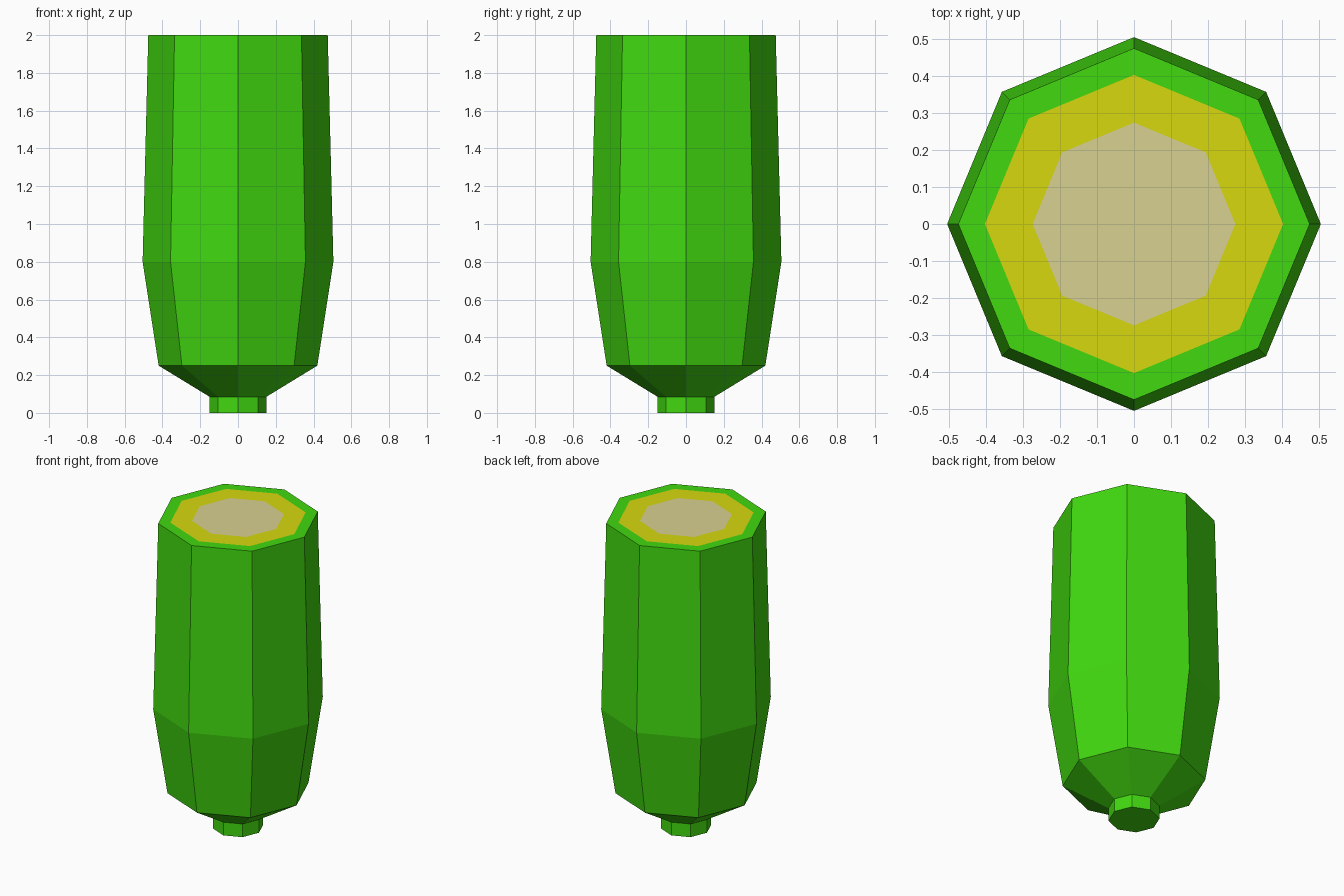
import bpy, bmesh, math

if "Cube" in bpy.data.objects:
    bpy.data.objects.remove(bpy.data.objects["Cube"])

SIDES = 8


def material(name, rgb):
    # sRGB 0-255 to linear
    lin = [(c / 255 / 12.92) if c / 255 <= 0.04045 else ((c / 255 + 0.055) / 1.055) ** 2.4 for c in rgb]
    m = bpy.data.materials.new(name)
    m.diffuse_color = (*lin, 1)
    m.use_nodes = True
    m.node_tree.nodes["Principled BSDF"].inputs["Base Color"].default_value = m.diffuse_color
    return m


GREEN = material("skin green", (65, 217, 15))
YELLOW = material("flesh yellow", (215, 216, 15))
CREAM = material("core cream", (216, 209, 145))


def lathe(name, profile, band_mats, mats):
    """Closed eight-sided solid; profile is (radius, z) from bottom to top,
    band_mats gives a material index per band, the last one for the top cap."""
    bm = bmesh.new()
    rings = []
    for r, z in profile:
        rings.append([bm.verts.new((r * math.cos(2 * math.pi * i / SIDES),
                                    r * math.sin(2 * math.pi * i / SIDES), z))
                      for i in range(SIDES)])
    for k in range(len(rings) - 1):
        a, b = rings[k], rings[k + 1]
        for i in range(SIDES):
            j = (i + 1) % SIDES
            bm.faces.new((a[i], a[j], b[j], b[i])).material_index = band_mats[k]
    bm.faces.new(rings[0][::-1]).material_index = band_mats[0]
    bm.faces.new(rings[-1]).material_index = band_mats[-1]
    me = bpy.data.meshes.new(name)
    bm.to_mesh(me)
    bm.free()
    for m in mats:
        me.materials.append(m)
    ob = bpy.data.objects.new(name, me)
    bpy.context.collection.objects.link(ob)
    return ob


# Halved vegetable: stem, shoulder, body, then the cut face rings (skin, flesh, core)
lathe("halved_vegetable",
      [(0.15, 0), (0.15, 0.085), (0.42, 0.25), (0.505, 0.8), (0.475, 2.0),
       (0.403, 2.0), (0.274, 2.0)],
      [0, 0, 0, 0, 0, 1, 2],
      [GREEN, YELLOW, CREAM])
